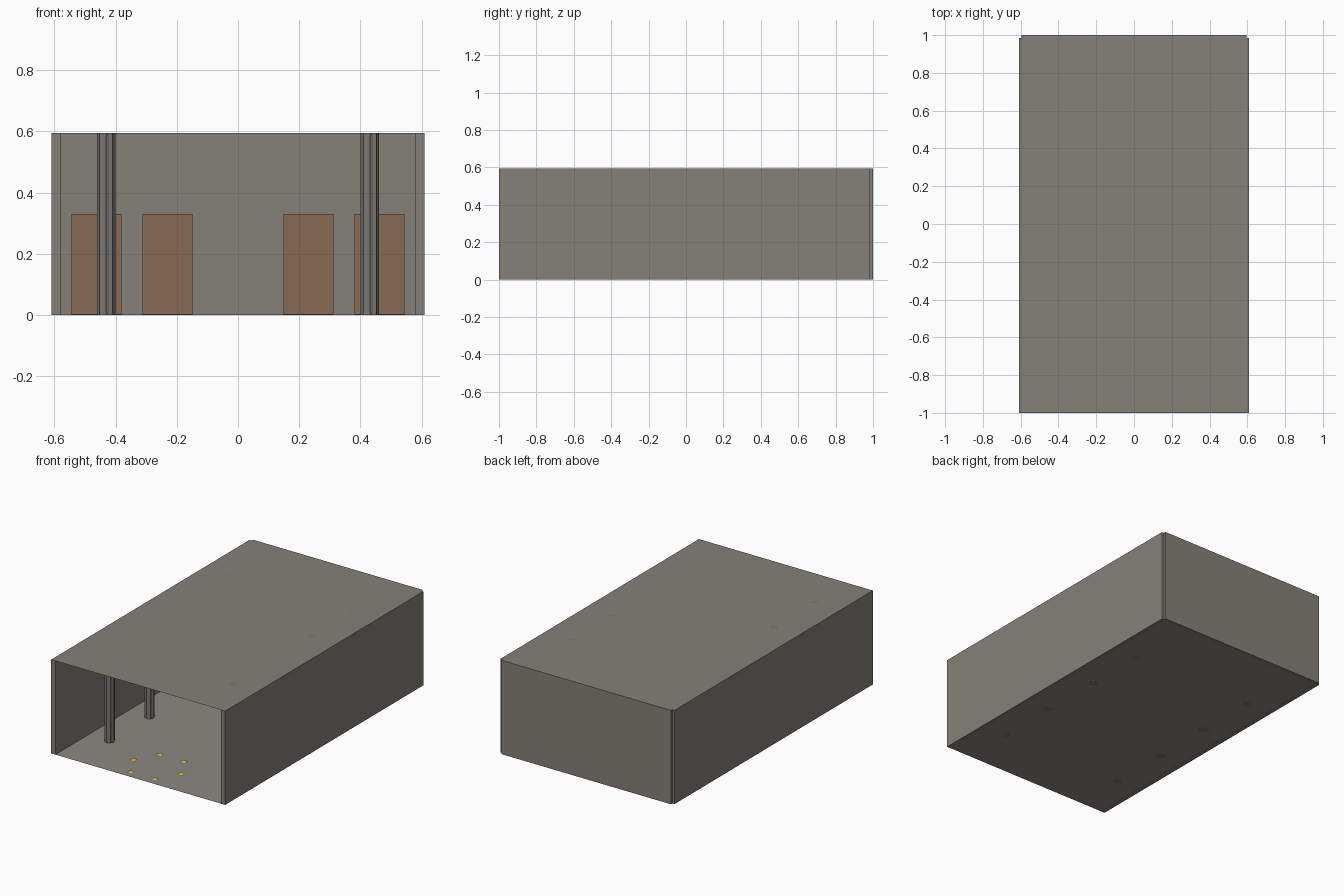
import bpy, bmesh, math

if "Cube" in bpy.data.objects:
    bpy.data.objects.remove(bpy.data.objects["Cube"])

W, H, T = 0.595, 0.595, 0.03      # half width, height, wall thickness
BACK = 0.985                      # centre line of the back wall


def material(name, rgb):
    m = bpy.data.materials.new(name)
    m.diffuse_color = (*rgb, 1)
    m.use_nodes = True
    m.node_tree.nodes["Principled BSDF"].inputs["Base Color"].default_value = m.diffuse_color
    return m


def box(name, x, y, z, mat):
    """Box from (min, max) ranges on each axis."""
    bpy.ops.mesh.primitive_cube_add(size=1, location=[sum(r) / 2 for r in (x, y, z)])
    o = bpy.context.object
    o.name = name
    o.scale = [r[1] - r[0] for r in (x, y, z)]
    o.data.materials.append(mat)


def sheet(name, x, y, z, sx, sy, mat):
    """Flat horizontal rectangle."""
    bpy.ops.mesh.primitive_plane_add(size=1, location=(x, y, z))
    o = bpy.context.object
    o.name = name
    o.scale = (sx, sy, 1)
    o.data.materials.append(mat)


def fluted_pillar_mesh(mat, outer=0.03, inner=0.0255, flutes=8):
    """Upright shaft whose outline alternates between two radii."""
    bm = bmesh.new()
    n = 2 * flutes
    ring = []
    for i in range(n):
        r, a = (inner if i % 2 else outer), 2 * math.pi * i / n
        ring.append(bm.verts.new((r * math.cos(a), r * math.sin(a), 0)))
    base = bm.faces.new(ring)
    top = bmesh.ops.extrude_face_region(bm, geom=[base], use_keep_orig=True)["geom"]
    bmesh.ops.translate(bm, vec=(0, 0, H),
                        verts=[g for g in top if isinstance(g, bmesh.types.BMVert)])
    bmesh.ops.recalc_face_normals(bm, faces=bm.faces)
    me = bpy.data.meshes.new("pillar")
    bm.to_mesh(me)
    bm.free()
    me.materials.append(mat)
    return me


stone = material("dark_stone", (0.235, 0.22, 0.19))
pale = material("floor_stone", (0.265, 0.245, 0.22))
shaft = material("pillar_stone", (0.2, 0.185, 0.175))
wood = material("door_wood", (0.242, 0.15, 0.085))
yellow = material("floor_light_yellow", (0.75, 0.55, 0.08))

# Floor and ceiling are single sheets reaching the wall centre lines
mid_y, len_y = (BACK - 1) / 2, BACK + 1
sheet("floor", 0, mid_y, 0.0005, 2 * W, len_y, pale)
sheet("ceiling", 0, mid_y, H, 2 * W, len_y, stone)

# Walls: two sides and a back, front left open
for side, s in (("left", -1), ("right", 1)):
    box(f"{side}_wall", (s * W - T / 2, s * W + T / 2), (-1, BACK), (0, H), stone)
box("back_wall", (-W, W), (BACK - T / 2, BACK + T / 2), (0, H), stone)

# Two rows of fluted pillars
pillar = fluted_pillar_mesh(shaft)
for s in (-1, 1):
    for i in range(4):
        o = bpy.data.objects.new("pillar", pillar)
        o.location = (s * 0.431, -0.67 + 0.4 * i, 0)
        bpy.context.collection.objects.link(o)

# Four doors on the back wall
for s in (-1, 1):
    for cx in (0.23, 0.463):
        box("door", (s * cx - 0.082, s * cx + 0.082), (0.955, BACK), (0.001, 0.33), wood)

# Ring of six small floor lights near the open front
for i in range(6):
    a = math.radians(60 * i)
    sheet("floor_light", 0.167 * math.cos(a), -0.807 + 0.167 * math.sin(a), 0.005,
          0.034, 0.034, yellow)
